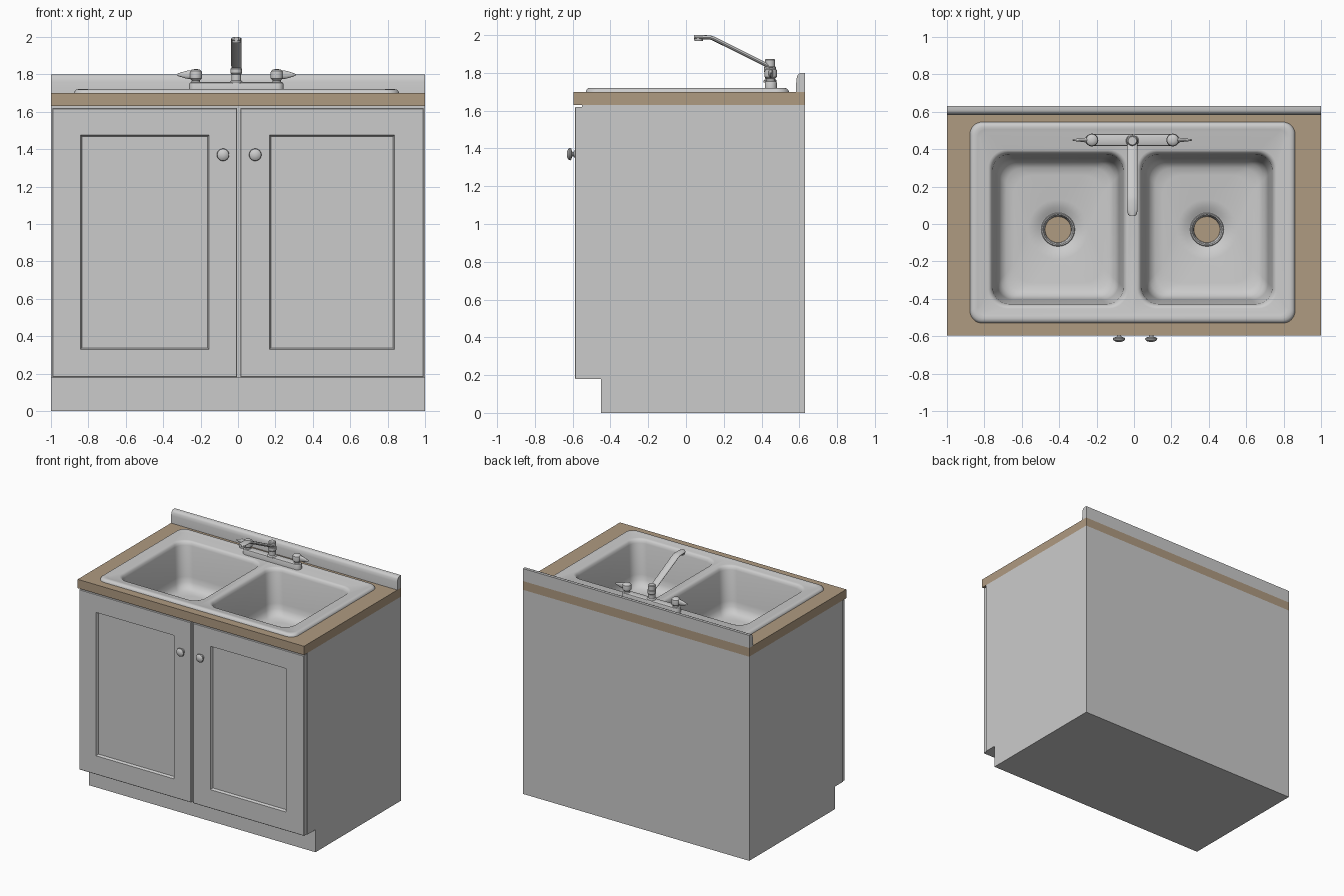
import bpy, bmesh, math
from mathutils import Vector

cube = bpy.data.objects.get("Cube")
if cube:
    bpy.data.objects.remove(cube, do_unlink=True)


def material(name, rgb):
    mat = bpy.data.materials.new(name)
    mat.use_nodes = True
    color = (*rgb, 1)
    mat.diffuse_color = color
    mat.node_tree.nodes["Principled BSDF"].inputs["Base Color"].default_value = color
    return mat


GREY = material("pale grey", (0.6, 0.6, 0.6))
WOOD = material("tan countertop", (0.43, 0.325, 0.22))


def loft(name, rings, mat=GREY, caps=True, loop=False, drop=None, angle=35):
    """Skin a row of equal-sized point rings; drop(face) removes unwanted faces."""
    bm = bmesh.new()
    rows = [[bm.verts.new(p) for p in ring] for ring in rings]
    count = len(rows[0])
    pairs = list(zip(rows, rows[1:]))
    if loop:
        pairs.append((rows[-1], rows[0]))
    for a, b in pairs:
        for i in range(count):
            j = (i + 1) % count
            bm.faces.new((a[i], a[j], b[j], b[i]))
    if caps:
        bm.faces.new(rows[0][::-1])
        bm.faces.new(rows[-1])
    bmesh.ops.remove_doubles(bm, verts=bm.verts, dist=0.00002)
    if caps or loop:
        bmesh.ops.recalc_face_normals(bm, faces=bm.faces)
    if drop:
        bmesh.ops.delete(bm, geom=[f for f in bm.faces if drop(f)], context="FACES")
    mesh = bpy.data.meshes.new(name)
    bm.to_mesh(mesh)
    bm.free()
    mesh.materials.append(mat)
    obj = bpy.data.objects.new(name, mesh)
    bpy.context.collection.objects.link(obj)
    bpy.ops.object.select_all(action="DESELECT")
    obj.select_set(True)
    bpy.context.view_layer.objects.active = obj
    bpy.ops.object.shade_smooth_by_angle(angle=math.radians(angle))
    return obj


def rect(x0, x1, y0, y1, z, radii=(0, 0, 0, 0), n=8):
    """Counter-clockwise rounded rectangle, starting at the far right corner."""
    points = []
    corners = ((x1, y1, -1, -1), (x0, y1, 1, -1), (x0, y0, 1, 1), (x1, y0, -1, 1))
    for k, ((x, y, sx, sy), r) in enumerate(zip(corners, radii)):
        for i in range(n + 1):
            a = math.pi / 2 * (k + i / n)
            points.append(Vector((x + sx * r + r * math.cos(a),
                                  y + sy * r + r * math.sin(a), z)))
    return points


def circle(cx, cy, r, z, n=32):
    return [Vector((cx + r * math.cos(math.tau * i / n),
                    cy + r * math.sin(math.tau * i / n), z)) for i in range(n)]


def revolve(name, x, y, profile, mat=GREY):
    return loft(name, [circle(x, y, r, z) for r, z in profile], mat)


def prism(name, profile, mat=GREY, drop=None):
    """Extrude a (y, z) profile across the full width."""
    return loft(name, [[Vector((x, y, z)) for y, z in profile] for x in (-1, 1)],
                mat, drop=drop)


def to_front(ring):
    """Turn a flat ring so its height points out of the front."""
    return [Vector((p.x, -p.z, p.y)) for p in ring]


# Cabinet with toe kick, open beneath the sink
prism("cabinet_body",
      [(-0.45, 0), (0.63, 0), (0.63, 1.63), (-0.55, 1.63), (-0.55, 0.18), (-0.45, 0.18)],
      drop=lambda f: f.calc_center_median().z > 1.62)

# Doors with recessed panels, and round knobs
doors = (("right", -0.993, -0.005, -0.842, -0.155, -0.08),
         ("left", 0.013, 0.993, 0.168, 0.837, 0.092))
for side, x0, x1, p0, p1, knob_x in doors:
    def frame(d, h):
        return to_front(rect(x0 + d, x1 - d, 0.18 + d, 1.62 - d, h, n=1))

    def panel(d, h):
        return to_front(rect(p0 + d, p1 - d, 0.33 + d, 1.475 - d, h, n=1))

    loft(side + "_door", [frame(0, 0.545), frame(0, 0.584), frame(0.004, 0.588),
                          panel(0, 0.588), panel(0.008, 0.568)], angle=20)
    knob = [(0.02, 0.585), (0.018, 0.592), (0.011, 0.597), (0.013, 0.603),
            (0.028, 0.607), (0.033, 0.613), (0.031, 0.62), (0.02, 0.628), (0.006, 0.631)]
    loft(side + "_knob", [to_front(circle(knob_x, 1.37, r, h)) for r, h in knob])

# Countertop frame with sink cut-out, and backsplash
outer = (-1, 1, -0.595, 0.63)
cutout = (-0.85, 0.834, -0.505, 0.52)
loft("countertop", [rect(*outer, 1.63, n=1), rect(*outer, 1.70, n=1),
                    rect(*cutout, 1.70, n=1), rect(*cutout, 1.63, n=1)],
     WOOD, caps=False, loop=True)
prism("backsplash", [(0.582, 1.70), (0.63, 1.70), (0.63, 1.80), (0.608, 1.80),
                     (0.596, 1.795), (0.588, 1.783), (0.584, 1.76)])

# Sink: one half runs from the outer rim into the bowl and drain, then mirrors
SINK_X = -0.008
DRAIN_X, DRAIN_Y = 0.398, -0.03


def rim(d, z):
    r = 0.065 - d * 0.5
    return rect(0, 0.869 - d, -0.53 + d, 0.545 - d, z, (r, 0, 0, r))


def bowl(d, z, r):
    return rect(0.037 + d, 0.76 - d, -0.44 + d, 0.385 - d, z, (r,) * 4)


def drain(r, z):
    return rect(DRAIN_X - r, DRAIN_X + r, DRAIN_Y - r, DRAIN_Y + r, z, (r,) * 4)


sink = loft("double_sink", [
    rim(0, 1.70), rim(0.003, 1.71), rim(0.012, 1.718), rim(0.025, 1.721),
    rim(0.04, 1.719), rim(0.055, 1.715),
    bowl(-0.012, 1.715, 0.1), bowl(-0.003, 1.712, 0.095), bowl(0.006, 1.703, 0.09),
    bowl(0.012, 1.685, 0.09), bowl(0.035, 1.45, 0.09), bowl(0.042, 1.41, 0.09),
    bowl(0.058, 1.378, 0.09), bowl(0.085, 1.36, 0.09), bowl(0.125, 1.354, 0.1),
    drain(0.16, 1.35), drain(0.12, 1.342), drain(0.098, 1.328),
    drain(0.09, 1.325), drain(0.086, 1.331), drain(0.08, 1.329),
    drain(0.073, 1.31), drain(0.069, 1.28)],
    caps=False, drop=lambda f: all(abs(v.co.x) < 0.0001 for v in f.verts))
sink.location.x = SINK_X
mirror = sink.modifiers.new("Mirror", "MIRROR")
mirror.merge_threshold = 0.0005

for side, sign in (("right", -1), ("left", 1)):
    revolve(side + "_drain_base", SINK_X + sign * DRAIN_X, DRAIN_Y,
            [(0.075, 1.275), (0.075, 1.284)], WOOD)

# Faucet base plate
FX, FY = -0.009, 0.449


def plate(d, z):
    r = 0.032 - d
    return rect(FX - 0.252 + d, FX + 0.252 - d, FY - r, FY + r, z, (r,) * 4)


loft("faucet_base", [plate(0, 1.712), plate(0, 1.748), plate(0.003, 1.755),
                     plate(0.009, 1.758)])

# Hot and cold handles with tapered levers
for side, sign in (("right", -1), ("left", 1)):
    hx = FX + sign * 0.216
    revolve(side + "_handle_hub", hx, FY,
            [(0.024, 1.75), (0.022, 1.768), (0.032, 1.778), (0.034, 1.80),
             (0.031, 1.817), (0.022, 1.825), (0.008, 1.828)])
    lever = ((0, 0.022, 0.014), (0.03, 0.024, 0.013), (0.055, 0.02, 0.01),
             (0.08, 0.012, 0.007), (0.098, 0.006, 0.005), (0.103, 0.002, 0.002))
    loft(side + "_handle_lever",
         [[Vector((hx + sign * d, FY + ry * p.x, 1.798 + rz * p.y))
           for p in circle(0, 0, 1, 0, 16)] for d, rz, ry in lever])

# Centre post
revolve("faucet_post", FX, FY - 0.004,
        [(0.034, 1.75), (0.034, 1.76), (0.026, 1.768), (0.026, 1.80), (0.031, 1.806),
         (0.031, 1.83), (0.027, 1.834), (0.027, 1.868), (0.022, 1.874)])

# Flat swinging spout and its nozzle
path = [Vector(p) for p in ((0.445, 1.832), (0.40, 1.855), (0.165, 1.972), (0.145, 1.982),
                            (0.125, 1.988), (0.075, 1.989), (0.05, 1.989), (0.042, 1.989))]
widths = (0.026, 0.028, 0.029, 0.029, 0.029, 0.029, 0.023, 0.012)
rings = []
for i, (p, w) in enumerate(zip(path, widths)):
    along = (path[min(i + 1, len(path) - 1)] - path[max(i - 1, 0)]).normalized()
    across = Vector((along.y, -along.x))
    rings.append([Vector((FX + w * c.x, p.x + 0.011 * c.y * across.x,
                          p.y + 0.011 * c.y * across.y)) for c in circle(0, 0, 1, 0, 20)])
loft("faucet_spout", rings)
revolve("spout_nozzle", FX, 0.067, [(0.021, 1.968), (0.023, 1.972), (0.023, 1.988)])
